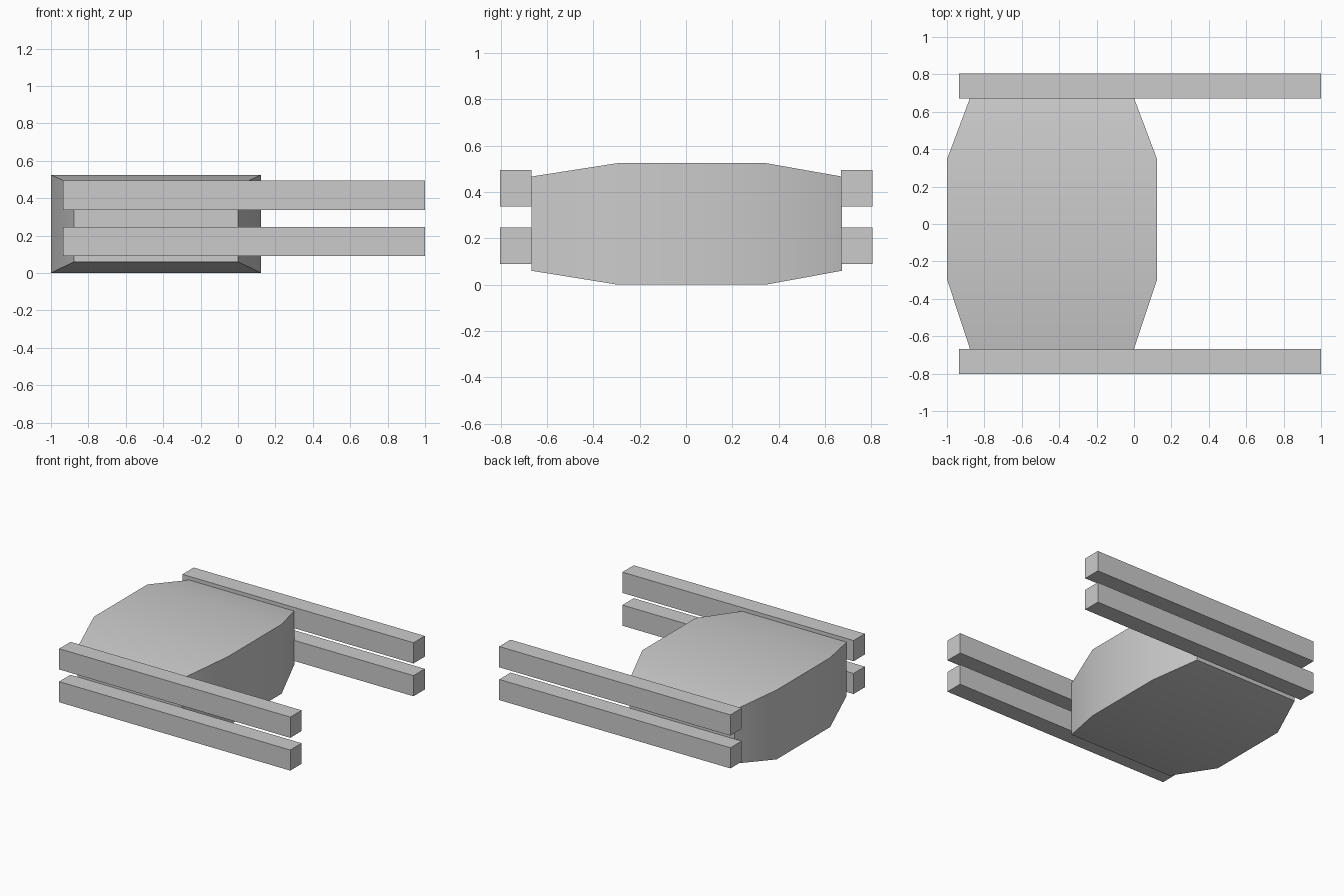
import bpy, bmesh
from math import radians

if "Cube" in bpy.data.objects:
    bpy.data.objects.remove(bpy.data.objects["Cube"])


def make_object(name, bm):
    bmesh.ops.recalc_face_normals(bm, faces=bm.faces)
    mesh = bpy.data.meshes.new(name)
    bm.to_mesh(mesh)
    bm.free()
    obj = bpy.data.objects.new(name, mesh)
    bpy.context.collection.objects.link(obj)
    return obj


def loft(name, sections):
    """Join rectangular sections (y, x0, x1, z0, z1) into a closed solid."""
    bm = bmesh.new()
    rings = [[bm.verts.new((x, y, z)) for x, z in
              ((x0, z0), (x1, z0), (x1, z1), (x0, z1))]
             for y, x0, x1, z0, z1 in sections]
    for a, b in zip(rings, rings[1:]):
        for i in range(4):
            j = (i + 1) % 4
            bm.faces.new((a[i], a[j], b[j], b[i]))
    bm.faces.new(rings[0])
    bm.faces.new(rings[-1])
    return make_object(name, bm)


# Barrel-shaped body, tapering towards both ends
body = loft("body", [
    (-0.668, -0.877, 0.0, 0.06, 0.467),
    (-0.295, -1.0, 0.124, 0.0, 0.525),
    (0.345, -1.0, 0.124, 0.0, 0.525),
    (0.673, -0.877, 0.0, 0.06, 0.467),
])
bpy.context.view_layer.objects.active = body
body.select_set(True)
bpy.ops.object.shade_smooth_by_angle(angle=radians(30))

# Two stacked rails on each side
for side, (y0, y1) in {"front": (-0.803, -0.668), "back": (0.67, 0.805)}.items():
    for level, (z0, z1) in {"lower": (0.09, 0.246), "upper": (0.338, 0.495)}.items():
        loft(f"{side}_{level}_rail", [(y, -0.935, 1.0, z0, z1) for y in (y0, y1)])
